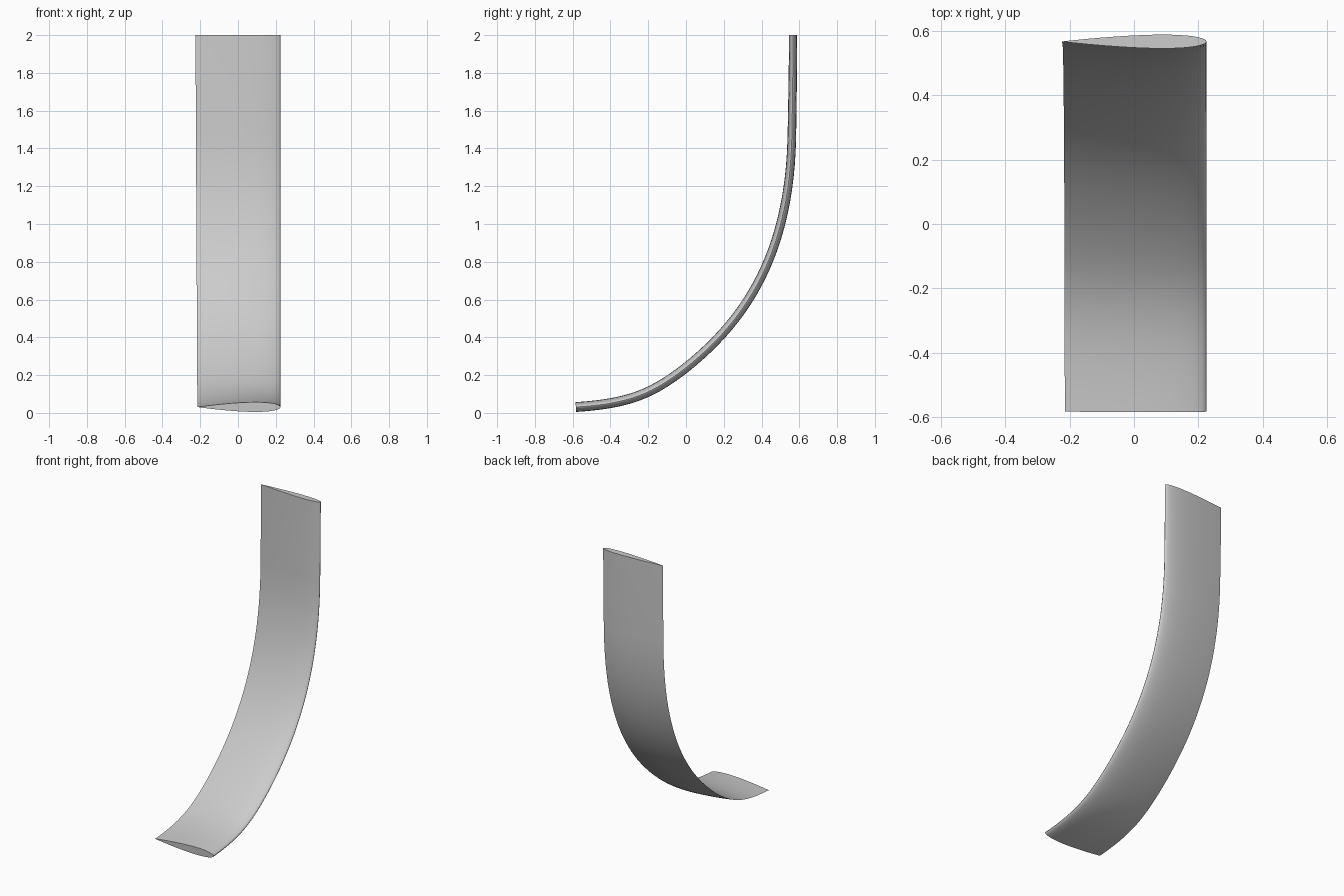
import bpy, bmesh, math
from mathutils import Vector
from mathutils.geometry import interpolate_bezier

cube = bpy.data.objects.get("Cube")
if cube:
    bpy.data.objects.remove(cube, do_unlink=True)

# Plain grey material
grey = bpy.data.materials.new("light_grey")
grey.use_nodes = True
colour = (0.6, 0.6, 0.6, 1)
grey.diffuse_color = colour
grey.node_tree.nodes["Principled BSDF"].inputs["Base Color"].default_value = colour

# Centre line of the blade in the y-z plane: bezier segments
SEGMENTS = [
    ((-0.583, 0.031), (-0.30, 0.05), (-0.18, 0.10), (0, 0.24)),
    ((0, 0.24), (0.30, 0.48), (0.545, 0.82), (0.56, 1.45)),
    ((0.56, 1.45), (0.563, 1.6), (0.566, 1.8), (0.567, 2.0)),
]
path = []
for seg in SEGMENTS:
    points = interpolate_bezier(*[Vector((0, y, z)) for y, z in seg], 28)
    path += points if not path else points[1:]


def half_thickness(u):
    """Symmetric aerofoil with a sharp trailing edge, peak of about 0.5."""
    return 5 * (0.2969 * math.sqrt(u) - 0.126 * u - 0.3516 * u ** 2
                + 0.2843 * u ** 3 - 0.1036 * u ** 4)


# Aerofoil loop: trailing edge, round the leading edge and back
STEPS = 48
section = []
for i in range(STEPS):
    a = 2 * math.pi * i / STEPS
    u = (1 + math.cos(a)) / 2
    side = 0 if i == 0 else (1 if a < math.pi else -1)
    section.append((u, side * half_thickness(u)))

# Sweep the section along the centre line, slightly wider towards the top
bm = bmesh.new()
rings = []
for i, p in enumerate(path):
    ahead, behind = path[min(i + 1, len(path) - 1)], path[max(i - 1, 0)]
    tangent = (ahead - behind).normalized()
    normal = tangent.cross(Vector((1, 0, 0)))
    f = p.z / 2
    chord = 0.44 + 0.01 * f
    thick = 0.052 - 0.009 * f
    rings.append([bm.verts.new(p + Vector((0.225 - u * chord, 0, 0)) + normal * t * thick)
                  for u, t in section])
for low, high in zip(rings, rings[1:]):
    for j in range(STEPS):
        k = (j + 1) % STEPS
        bm.faces.new((low[j], low[k], high[k], high[j]))
# Flat end caps
bm.faces.new(rings[0])
bm.faces.new(rings[-1])
bmesh.ops.recalc_face_normals(bm, faces=bm.faces)

mesh = bpy.data.meshes.new("curved_blade")
bm.to_mesh(mesh)
bm.free()
mesh.materials.append(grey)
blade = bpy.data.objects.new("curved_blade", mesh)
bpy.context.collection.objects.link(blade)
bpy.context.view_layer.objects.active = blade
blade.select_set(True)
bpy.ops.object.shade_smooth_by_angle(angle=math.radians(35))
